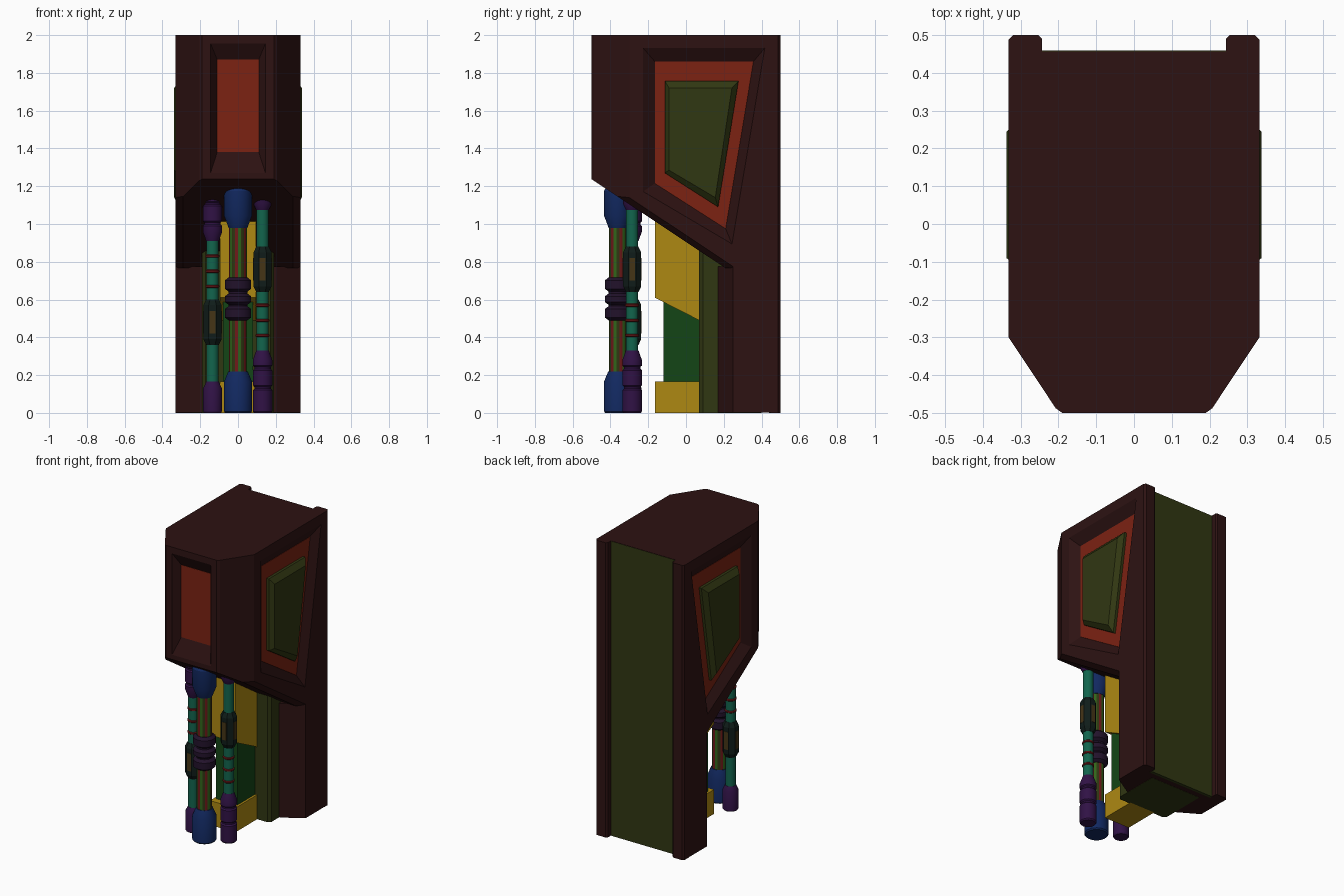
import bpy, bmesh, math
from mathutils import Vector

if "Cube" in bpy.data.objects:
    bpy.data.objects.remove(bpy.data.objects["Cube"])

COL = dict(brown=(.026, .006, .006), red=(.2, .016, .006), olive=(.03, .038, .006),
           yellow=(.42, .25, .006), green=(.007, .06, .008), blue=(.006, .022, .12),
           purple=(.03, .006, .06), plum=(.016, .006, .024), teal=(.006, .13, .075),
           black=(.005, .012, .01), bronze=(.06, .035, .008), leaf=(.03, .13, .01),
           stripe=(.16, .01, .01))
MAT = {}
for key, c in COL.items():
    MAT[key] = bpy.data.materials.new(key)
    MAT[key].diffuse_color = (*c, 1)


def finish(name, bm, mats):
    bmesh.ops.recalc_face_normals(bm, faces=bm.faces)
    me = bpy.data.meshes.new(name)
    bm.to_mesh(me)
    bm.free()
    for m in mats:
        me.materials.append(MAT[m])
    ob = bpy.data.objects.new(name, me)
    bpy.context.collection.objects.link(ob)
    return ob


def loft_bm(loops):
    """Skin a stack of equal-length loops and cap both ends."""
    bm = bmesh.new()
    rings = [[bm.verts.new(p) for p in lp] for lp in loops]
    n = len(rings[0])
    for a, b in zip(rings, rings[1:]):
        for i in range(n):
            j = (i + 1) % n
            f = bm.faces.new((a[i], a[j], b[j], b[i]))
            f.material_index = i
    bm.faces.new(rings[0]).material_index = 0
    bm.faces.new(rings[-1]).material_index = 0
    return bm


def loft(name, loops, mat):
    bm = loft_bm(loops)
    for f in bm.faces:
        f.material_index = 0
    return finish(name, bm, [mat])


def plan(name, pts, z0, z1, mat):
    return loft(name, [[(x, y, z) for x, y in pts] for z in (z0, z1)], mat)


def side(name, pts, x0, x1, mat):
    return loft(name, [[(x, y, z) for y, z in pts] for x in (x0, x1)], mat)


def mirror(pts):
    return pts + [(-x, y) for x, y in reversed(pts)]


def lathe(name, x, y, prof, mat, n=24, flip=False, smooth=True, stripes=None):
    """Revolve (radius, z) pairs about a vertical axis."""
    loops = []
    for r, z in prof:
        z = 1.24 - z if flip else z
        loops.append([(x + r * math.cos(2 * math.pi * (i + .5) / n),
                       y + r * math.sin(2 * math.pi * (i + .5) / n), z) for i in range(n)])
    bm = loft_bm(loops)
    mats = stripes or [mat]
    for f in bm.faces:
        f.material_index %= len(mats)
    ob = finish(name, bm, mats)
    if smooth:
        bpy.ops.object.select_all(action='DESELECT')
        ob.select_set(True)
        bpy.context.view_layer.objects.active = ob
        bpy.ops.object.shade_smooth_by_angle(angle=math.radians(30))
    return ob


def cut(ob, cutter):
    m = ob.modifiers.new("cut", 'BOOLEAN')
    m.operation, m.solver, m.object = 'DIFFERENCE', 'EXACT', cutter
    bpy.context.view_layer.objects.active = ob
    bpy.ops.object.modifier_apply(modifier=m.name)
    bpy.data.objects.remove(cutter)


# upper housing: plan prism trimmed by the sloping underside and its side chamfers
outline = mirror([(.332, .457), (.332, -.3), (.207, -.488), (.19, -.5)])
bm = loft_bm([[(x, y, z) for x, y in outline] for z in (.768, 2)])
for f in bm.faces:
    f.material_index = 0
along = Vector((0, .7, -.465))
trims = [((0, -.5, 1.237), Vector((1, 0, 0)).cross(along))]
for s in (1, -1):
    t = Vector((s * .332, -.3, 1.14))
    inner = Vector((s * .285, -.3, 1.10))
    trims.append((t, (t - inner).cross(along)))
for co, no in trims:
    no = no if no.z < 0 else -no
    bmesh.ops.bisect_plane(bm, geom=bm.verts[:] + bm.edges[:] + bm.faces[:], plane_co=co,
                           plane_no=no, clear_outer=True, dist=1e-5)
    bmesh.ops.holes_fill(bm, edges=bm.edges[:], sides=0)
housing = finish("housing", bm, ["brown"])


# front recess and its red panel
def front_rect(y, x, z0, z1):
    return [(-x, y, z0), (x, y, z0), (x, y, z1), (-x, y, z1)]


cut(housing, loft("front_cutter", [front_rect(-.502, .147, 1.265, 1.96),
                                   front_rect(-.45, .11, 1.38, 1.87)], "brown"))
loft("front_panel", [front_rect(-.452, .11, 1.38, 1.87), front_rect(-.445, .11, 1.38, 1.87)], "red")

# side recesses, red panels and raised hatches
frame = [(-.23, 1.935), (.42, 1.935), (.245, .89), (-.23, 1.17)]
panel = [(-.165, 1.86), (.357, 1.86), (.21, .975), (-.165, 1.215)]
hatch = [(-.112, 1.757), (.278, 1.757), (.17, 1.09), (-.112, 1.27)]
hatch_top = [(-.09, 1.72), (.243, 1.72), (.155, 1.14), (-.09, 1.285)]
for s, tag in ((1, "right"), (-1, "left")):
    def at(x, pts):
        return [(s * x, y, z) for y, z in pts]
    cut(housing, loft("side_cutter", [at(.334, frame), at(.29, panel)], "brown"))
    loft(tag + "_side_panel", [at(.285, panel), at(.292, panel)], "red")
    loft(tag + "_side_hatch", [at(.288, hatch), at(.31, hatch), at(.338, hatch_top)], "olive")
    # rear rail
    plan(tag + "_rear_rail", [(s * x, y) for x, y in
         [(.243, .45), (.243, .49), (.253, .5), (.32, .5), (.332, .488), (.332, .45)]], 0, 2, "brown")

# lower spine, olive core and back plate
plan("lower_spine", mirror([(.332, .457), (.332, .25), (.2, .17)]), .001, .775, "brown")
plan("core", mirror([(.19, .4), (.19, .09), (.172, .07)]), 0, .9, "olive")
plan("back_plate", mirror([(.244, .459), (.244, .44)]), 0, 1.998, "olive")

# yellow brackets and green inner block
side("upper_bracket", [(-.165, 1.03), (-.165, .61), (.08, .485), (.08, .87)], -.095, .095, "yellow")
side("lower_bracket", [(-.165, 0), (.08, 0), (.08, .165), (-.165, .165)], -.095, .095, "yellow")
side("inner_block", [(-.12, .15), (.08, .15), (.08, .6), (-.12, .6)], -.08, .08, "green")

# central piston: blue ends, striped rod, ribbed collar
cy = -.36
lathe("piston_foot", 0, cy, [(.068, 0), (.075, .008), (.075, .165), (.052, .22)], "blue")
lathe("piston_head", 0, cy, [(.05, .98), (.075, 1.045), (.075, 1.175), (.06, 1.2)], "blue")
lathe("piston_rod", 0, cy, [(.048, .2), (.048, 1.0)], "leaf", n=18, stripes=["stripe", "leaf", "olive"])
collar = []
for z in (.49, .572, .642):
    h = .06 if z == .572 else .075
    collar += [(.05, z), (.07, z + .015), (.07, z + h - .015), (.05, z + h)]
lathe("piston_collar", 0, cy, collar, "plum")

# side pipes: the left one is the right one upside down
py = -.285
for px, flip, tag in ((.13, False, "right"), (-.135, True, "left")):
    sleeve = [(.046, 0), (.052, .008), (.052, .12), (.044, .128), (.044, .138), (.052, .146),
              (.052, .225), (.044, .233), (.044, .243), (.052, .25), (.052, .28), (.034, .33)]
    lathe(tag + "_pipe_sleeve", px, py, sleeve, "purple", flip=flip)
    lathe(tag + "_pipe", px, py, [(.032, .3), (.032, 1.12)], "teal", flip=flip)
    lathe(tag + "_pipe_cap", px, py, [(.034, 1.075), (.05, 1.11), (.05, 1.232), (.045, 1.24)],
          "purple", flip=flip)
    for k, z in enumerate((.41, .49, .57)):
        lathe(f"{tag}_pipe_ring_{k}", px, py, [(.03, z - .01), (.037, z - .004),
              (.037, z + .004), (.03, z + .01)], "stripe", flip=flip)
    lathe(tag + "_pipe_valve", px, py, [(.036, .64), (.052, .67), (.052, .85), (.036, .88)],
          "black", n=8, flip=flip, smooth=False)
    zc = .48 if flip else .76
    for dx, dy, k in ((.015, .05, "front"), (.05, .015, "side")):
        plan(f"{tag}_valve_slot_{k}", [(px - dx, py - dy), (px + dx, py - dy),
             (px + dx, py + dy), (px - dx, py + dy)], zc - .06, zc + .06, "bronze")

for m in bpy.data.materials:
    if m.users and not m.is_grease_pencil:
        m.use_nodes = True
        m.node_tree.nodes["Principled BSDF"].inputs["Base Color"].default_value = m.diffuse_color
